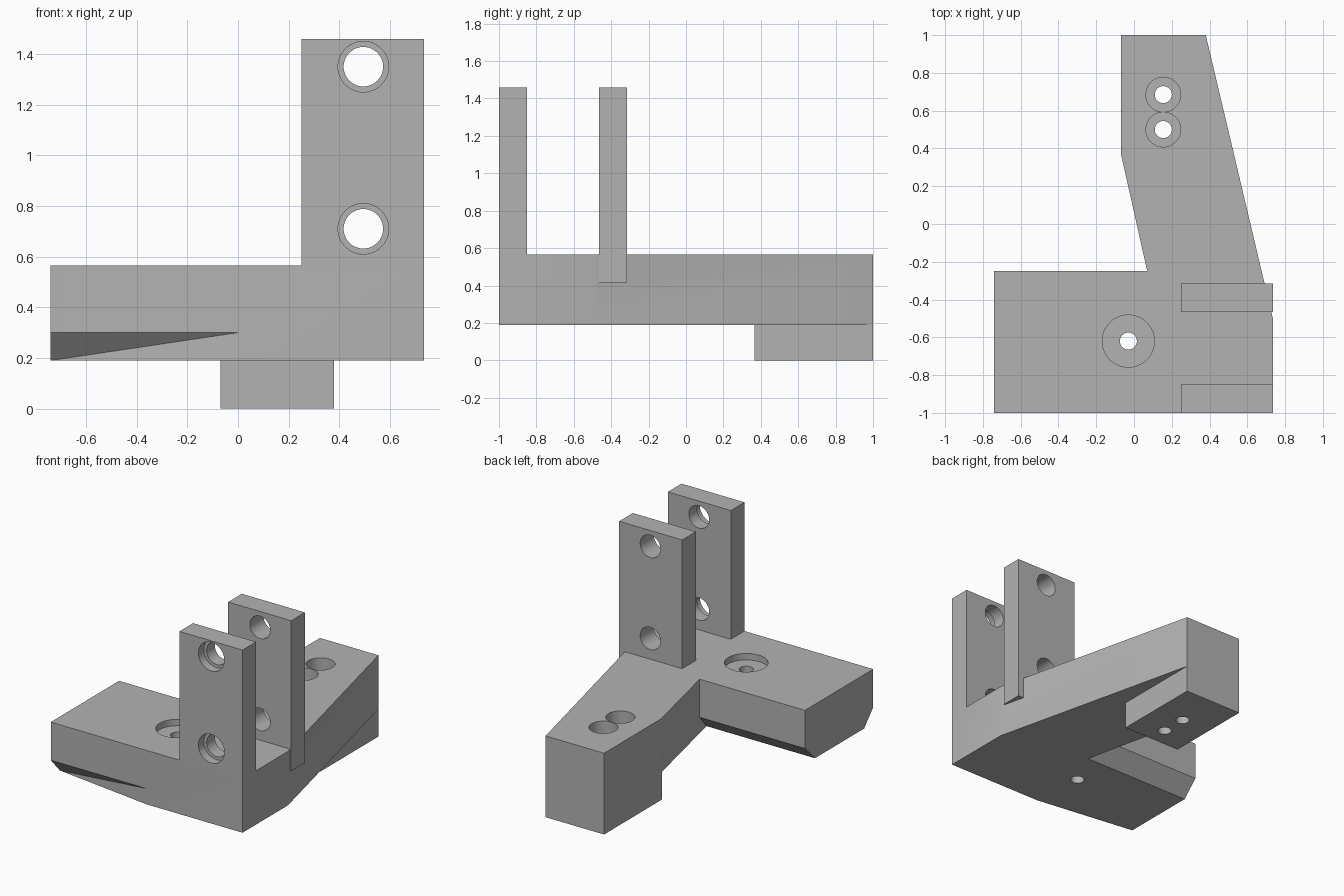
import bpy, bmesh
from mathutils import Matrix, Vector

if "Cube" in bpy.data.objects:
    bpy.data.objects.remove(bpy.data.objects["Cube"], do_unlink=True)

grey = bpy.data.materials.new("plain grey")
grey.use_nodes = True
GREY = (0.45, 0.45, 0.45, 1)
grey.diffuse_color = GREY
grey.node_tree.nodes["Principled BSDF"].inputs["Base Color"].default_value = GREY


def finish(bm, name):
    bmesh.ops.recalc_face_normals(bm, faces=bm.faces)
    mesh = bpy.data.meshes.new(name)
    bm.to_mesh(mesh)
    bm.free()
    mesh.materials.append(grey)
    obj = bpy.data.objects.new(name, mesh)
    bpy.context.collection.objects.link(obj)
    return obj


def prism(name, outline, z0, z1):
    bm = bmesh.new()
    face = bm.faces.new([bm.verts.new((x, y, z0)) for x, y in outline])
    new = bmesh.ops.extrude_face_region(bm, geom=[face])["geom"]
    bmesh.ops.translate(bm, vec=(0, 0, z1 - z0),
                        verts=[v for v in new if isinstance(v, bmesh.types.BMVert)])
    return finish(bm, name)


def box(name, x, y, z):
    return prism(name, [(x[0], y[0]), (x[1], y[0]), (x[1], y[1]), (x[0], y[1])], *z)


def hull(name, points):
    bm = bmesh.new()
    for p in points:
        bm.verts.new(p)
    bmesh.ops.convex_hull(bm, input=bm.verts)
    bmesh.ops.dissolve_limit(bm, angle_limit=0.001, verts=bm.verts, edges=bm.edges)
    return finish(bm, name)


def drill(name, start, end, radius):
    a, b = Vector(start), Vector(end)
    turn = Vector((0, 0, 1)).rotation_difference(b - a).to_matrix().to_4x4()
    bm = bmesh.new()
    bmesh.ops.create_cone(bm, cap_ends=True, segments=48, radius1=radius, radius2=radius,
                          depth=(b - a).length,
                          matrix=Matrix.Translation((a + b) / 2) @ turn)
    return finish(bm, name)


def combine(target, tool, operation):
    tool.hide_render = True
    mod = target.modifiers.new(operation.lower(), "BOOLEAN")
    mod.operation, mod.solver, mod.object = operation, "EXACT", tool
    bpy.context.view_layer.objects.active = target
    bpy.ops.object.modifier_apply(modifier=mod.name)
    bpy.data.objects.remove(tool, do_unlink=True)


LOW, TOP, CHAMFER = 0.19, 0.565, 0.30

# Side wing with a back chamfer and a tapering front corner cut
body = box("bracket_body", (-0.74, 0.2), (-1, -0.25), (LOW, TOP))
combine(body, hull("back_chamfer", [(x, y, z) for x in (-0.9, 0.4) for y, z in
                                    ((-0.40, 0.15), (-0.20, 0.35), (-0.20, 0.15))]), "DIFFERENCE")
tip = Vector((0, -1, CHAMFER))
along = Vector((-0.74, 0.1, -0.11))
corner = []
for p in (tip - along * 0.2, tip + along * 1.2):
    corner += [p, (p.x, p.y, 0.1), (p.x, -1.2, 0.1), (p.x, -1.2, CHAMFER + 0.22)]
combine(body, hull("corner_cut", corner), "DIFFERENCE")

# Main arm, foot and the two upright plates
ARM = [(0.735, -1), (0.735, -0.5), (0.38, 1), (-0.07, 1), (-0.07, 0.375),
       (0.07, -0.25), (0.115, -0.45), (0.115, -1)]
combine(body, prism("arm", ARM, LOW, TOP), "UNION")
combine(body, box("foot", (-0.07, 0.38), (0.365, 1), (0, 0.3)), "UNION")
combine(body, box("front_plate", (0.25, 0.735), (-1, -0.85), (0.415, 1.46)), "UNION")
combine(body, box("rear_plate", (0.25, 0.735), (-0.465, -0.315), (0.415, 1.46)), "UNION")

# Plate holes, counterbored on the front
for z in (0.71, 1.35):
    combine(body, drill("plate_hole", (0.495, -1.1, z), (0.495, -0.2, z), 0.078), "DIFFERENCE")
    combine(body, drill("plate_bore", (0.495, -1.1, z), (0.495, -0.94, z), 0.1), "DIFFERENCE")

# Wing and arm screw holes, counterbored from above
for x, y, radius, floor in ((-0.03, -0.62, 0.138, 0.52), (0.155, 0.5, 0.092, 0.19),
                            (0.155, 0.685, 0.092, 0.19)):
    combine(body, drill("screw_hole", (x, y, -0.1), (x, y, 0.7), 0.045), "DIFFERENCE")
    combine(body, drill("screw_bore", (x, y, floor), (x, y, 0.7), radius), "DIFFERENCE")

# Merge coplanar faces and keep the edges crisp
bm = bmesh.new()
bm.from_mesh(body.data)
bmesh.ops.remove_doubles(bm, verts=bm.verts, dist=0.0001)
bmesh.ops.dissolve_limit(bm, angle_limit=0.002, verts=bm.verts, edges=bm.edges)
bm.to_mesh(body.data)
bm.free()
bpy.ops.object.select_all(action="DESELECT")
body.select_set(True)
bpy.context.view_layer.objects.active = body
bpy.ops.object.shade_smooth_by_angle(angle=0.5)
